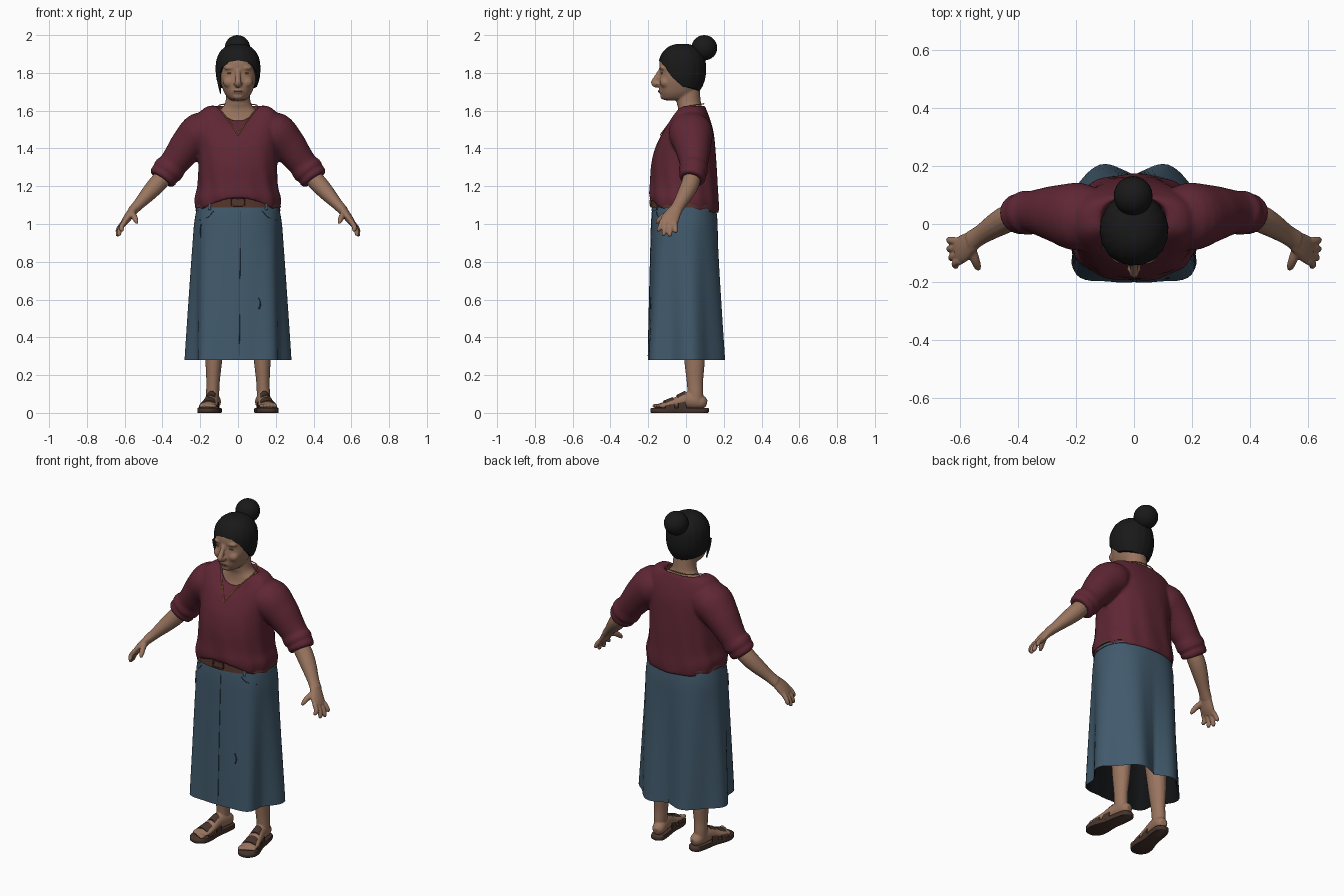
import bpy, bmesh, math
from mathutils import Vector, Matrix

if "Cube" in bpy.data.objects:
    bpy.data.objects.remove(bpy.data.objects["Cube"])

def material(name, r, g, b):
    m = bpy.data.materials.new(name)
    m.diffuse_color = tuple((c / 255) ** 2.2 for c in (r, g, b)) + (1,)
    m.use_nodes = True
    m.node_tree.nodes["Principled BSDF"].inputs["Base Color"].default_value = m.diffuse_color
    return m

SKIN = material("skin", 152, 116, 95)
LIPS = material("dusky_skin", 130, 94, 79)
HAIR = material("black_hair", 31, 31, 32)
WINE = material("wine_cloth", 95, 43, 55)
DENIM = material("denim", 67, 90, 107)
SEAM = material("seam_denim", 48, 62, 74)
LINING = material("dark_lining", 24, 25, 27)
BELT = material("belt_leather", 82, 54, 46)
SOLE = material("sandal_leather", 72, 55, 48)
GOLD = material("gold", 165, 122, 66)

def finish(name, me, mat):
    if not me.materials:
        me.materials.append(mat)
    for p in me.polygons:
        p.use_smooth = True
    me.set_sharp_from_angle(angle=math.radians(55))
    ob = bpy.data.objects.new(name, me)
    bpy.context.collection.objects.link(ob)
    return ob

def from_bm(name, bm, mat, fix=True):
    if fix:
        bmesh.ops.recalc_face_normals(bm, faces=bm.faces)
    me = bpy.data.meshes.new(name)
    bm.to_mesh(me)
    bm.free()
    return finish(name, me, mat)

def loft(name, rings, mat, cap=True, fix=True):
    bm = bmesh.new()
    vs = [[bm.verts.new(p) for p in r] for r in rings]
    n = len(rings[0])
    for a, b in zip(vs, vs[1:]):
        for j in range(n):
            bm.faces.new((a[j], a[(j + 1) % n], b[(j + 1) % n], b[j]))
    if cap:
        bm.faces.new(vs[0][::-1])
        bm.faces.new(vs[-1])
    return from_bm(name, bm, mat, fix)

def fuse(name, obs, mat, voxel, smoothing):
    """Blend overlapping closed parts into one soft skin."""
    bm = bmesh.new()
    for o in obs:
        bm.from_mesh(o.data)
        bpy.data.objects.remove(o)
    bmesh.ops.triangulate(bm, faces=[f for f in bm.faces if len(f.verts) > 4])
    ob = from_bm(name + "_parts", bm, mat, False)
    m = ob.modifiers.new("blend", "REMESH")
    m.mode, m.voxel_size = "VOXEL", voxel
    m = ob.modifiers.new("soften", "SMOOTH")
    m.factor, m.iterations = .5, smoothing
    me = bpy.data.meshes.new_from_object(ob.evaluated_get(bpy.context.evaluated_depsgraph_get()))
    bpy.data.objects.remove(ob)
    return finish(name, me, mat)

def smooth(rows, n=4):
    """Catmull-Rom resampling of rows of numbers."""
    out = []
    for i in range(len(rows) - 1):
        p = [rows[max(0, min(len(rows) - 1, i + k))] for k in (-1, 0, 1, 2)]
        for t in (s / n for s in range(n)):
            out.append(tuple(b + .5 * t * (c - a + t * (2*a - 5*b + 4*c - d + t * (3*(b - c) + d - a)))
                             for a, b, c, d in zip(*p)))
    return out + [tuple(rows[-1])]

def oval(th, n=2.0):
    c, s = math.cos(th), math.sin(th)
    return math.copysign(abs(c) ** (2 / n), c), math.copysign(abs(s) ** (2 / n), s)

def angles(n):
    return [2 * math.pi * j / n for j in range(n)]

def tube(name, rows, mat, ref=(0, 1, 0), n=16, steps=4):
    """Rows of x, y, z, radius across, radius along ref."""
    rows, rings = smooth(rows, steps), []
    for i, r in enumerate(rows):
        t = (Vector(rows[min(i + 1, len(rows) - 1)][:3]) - Vector(rows[max(i - 1, 0)][:3])).normalized()
        b = (Vector(ref) - t * Vector(ref).dot(t)).normalized()
        a = t.cross(b)
        rings.append([Vector(r[:3]) + a * r[3] * math.cos(q) + b * r[4] * math.sin(q) for q in angles(n)])
    return loft(name, rings, mat)

def blob(name, loc, size, mat):
    bm = bmesh.new()
    bmesh.ops.create_uvsphere(bm, u_segments=24, v_segments=14, radius=1,
                              matrix=Matrix.Translation(loc) @ Matrix.Diagonal((*size, 1)))
    return from_bm(name, bm, mat)

def body(name, rows, mat, p=2.0):
    """Rows of z, half width, front y, back y."""
    return loft(name, [[Vector((hx * oval(q, p)[0], (yf + yb) / 2 + (yb - yf) / 2 * oval(q, p)[1], z))
                        for q in angles(40)] for z, hx, yf, yb in smooth(rows)], mat)

# Head, neck and upper chest
face = [body("skull", [(1.655, .03, -.112, -.03), (1.665, .05, -.126, .02), (1.69, .07, -.136, .05),
                       (1.72, .083, -.141, .068), (1.76, .095, -.143, .08), (1.80, .1, -.138, .088),
                       (1.84, .1, -.142, .09), (1.88, .092, -.132, .085), (1.92, .06, -.09, .06)], SKIN, 2.15),
        body("neck", [(1.46, .15, -.09, .1), (1.50, .145, -.074, .1), (1.55, .135, -.05, .095), (1.585, .118, -.042, .09),
                      (1.615, .084, -.042, .087), (1.65, .066, -.05, .078), (1.75, .06, -.05, .07)], SKIN),
        tube("nose", [(0, -.136, 1.815, .01, .012), (0, -.149, 1.79, .012, .013), (0, -.163, 1.762, .016, .015),
                      (0, -.167, 1.746, .019, .017), (0, -.148, 1.73, .014, .012)], SKIN, ref=(1, 0, 0)),
        blob("chin", (0, -.116, 1.676), (.03, .021, .018), SKIN),
        blob("mouth", (0, -.135, 1.703), (.028, .012, .013), SKIN)]
for s in (-1, 1):
    face += [blob("cheek", (s * .045, -.109, 1.75), (.034, .03, .03), SKIN),
             blob("nostril", (s * .014, -.153, 1.742), (.011, .013, .01), SKIN),
             blob("brow_ridge", (s * .04, -.119, 1.826), (.034, .021, .012), SKIN)]
fuse("head", face, SKIN, .006, 4)
blob("lips", (0, -.1415, 1.703), (.024, .007, .005), LIPS)
for s, side in ((-1, "right"), (1, "left")):
    blob("eye_" + side, (s * .04, -.127, 1.798), (.017, .006, .005), LIPS)

# Hair cap with a hairline that drops towards the back, and a bun
LINE = [(0, 1.866), (25, 1.858), (45, 1.83), (65, 1.775), (90, 1.728), (180, 1.70)]
def hair_point(th, t, shrink=1):
    d = math.degrees(math.acos(max(-1, min(1, -math.sin(th)))))
    (a, za), (b, zb) = next(p for p in zip(LINE, LINE[1:]) if d <= p[1][0] + .01)
    z0 = za + (zb - za) * (d - a) / (b - a)
    z = z0 + (1.953 - z0) * math.sin(t * math.pi / 2)
    r = max(0, 1 - (abs(z - 1.825) / (.13 if z > 1.825 else .16)) ** 2.3) ** (1 / 2.3)
    r *= shrink * (1 + .008 * math.sin(18 * th))
    return Vector((.118 * r * math.cos(th), -.02 + .126 * r * math.sin(th), z))

loft("hair", [[hair_point(q, 0, .8) for q in angles(72)]] +
     [[hair_point(q, i / 14) for q in angles(72)] for i in range(15)], HAIR)
blob("hair_bun", (-.003, .097, 1.933), (.067, .068, .067), HAIR)
tube("loose_strand", [(-.102, -.075, 1.80, .012, .018), (-.1, -.072, 1.75, .009, .011),
                      (-.092, -.065, 1.69, .003, .004)], HAIR)

# Blouse body: half width, front y, back y, then z at front, side and back
BLOUSE = [(.16, -.13, .11, 1.2, 1.15, 1.15), (.2, -.17, .148, 1.143, 1.075, 1.075), (.217, -.191, .168, 1.138, 1.068, 1.056),
          (.228, -.195, .172, 1.165, 1.13, 1.10), (.213, -.19, .168, 1.22, 1.2, 1.18),
          (.208, -.184, .163, 1.31, 1.31, 1.30), (.21, -.167, .156, 1.39, 1.40, 1.40),
          (.215, -.142, .147, 1.45, 1.49, 1.48), (.21, -.112, .132, 1.5, 1.575, 1.54),
          (.172, -.082, .114, 1.532, 1.618, 1.59), (.122, -.058, .098, 1.548, 1.626, 1.626),
          (.109, -.046, .088, 1.535, 1.605, 1.61), (.09, -.03, .075, 1.5, 1.5, 1.5)]
rings = []
for hx, yf, yb, zf, zs, zb in smooth(BLOUSE):
    rings.append([])
    for q in angles(72):
        c, s = oval(q, 2.35)
        k = 1 + .016 * math.sin(11 * q + 9 * zs) * max(0, min(1, (1.45 - zs) * 4))
        z = zs + ((zf if s < 0 else zb) - zs) * abs(math.sin(q)) ** 3
        rings[-1].append(Vector((hx * c * k, (yf + yb) / 2 + (yb - yf) / 2 * s * k, z)))
cloth = [loft("torso", rings, WINE)]
SLEEVE = [(.1, .02, 1.52, .07, .09), (.19, .025, 1.485, .11, .117), (.262, .035, 1.42, .096, .1), (.31, .04, 1.36, .083, .085),
          (.345, .042, 1.315, .076, .074), (.356, .04, 1.298, .08, .075), (.374, .038, 1.28, .083, .077),
          (.382, .036, 1.268, .072, .068), (.394, .034, 1.253, .078, .072), (.406, .03, 1.236, .07, .064)]
for s in (-1, 1):
    cloth.append(tube("sleeve", [(s * r[0], *r[1:]) for r in SLEEVE], WINE, n=32))
fuse("blouse", cloth, WINE, .0085, 4)

# Necklace: a ring behind the neck and a long drop in front
tube("necklace", [(x, y, z, .003, .003) for x, y, z in
                  ((0, -.137, 1.47), (-.03, -.1, 1.52), (-.07, -.056, 1.575), (-.104, .01, 1.622), (-.06, .085, 1.635),
                   (.06, .085, 1.635), (.104, .01, 1.622), (.07, -.056, 1.575), (.03, -.1, 1.52), (0, -.137, 1.47))],
     GOLD, ref=(.2, .3, 1), n=8)

# Arms and hands
for s, side in ((-1, "right"), (1, "left")):
    def limb(rows, **kw):
        return tube("limb", [(s * r[0], *r[1:]) for r in rows], SKIN, **kw)
    arm = [limb([(.36, .04, 1.29, .045, .045), (.42, .025, 1.22, .048, .048), (.47, .0, 1.165, .042, .044),
                 (.525, -.035, 1.105, .03, .035), (.56, -.058, 1.068, .026, .036)]),
           limb([(.54, -.045, 1.09, .024, .031), (.565, -.065, 1.06, .023, .04), (.59, -.085, 1.025, .021, .048),
                 (.61, -.096, .998, .015, .046)]),
           limb([(.565, -.075, 1.06, .018, .018), (.55, -.118, 1.04, .016, .016), (.54, -.145, 1.018, .013, .013),
                 (.535, -.157, 1.003, .006, .006)], ref=(1, 0, 0))]
    for ky, tx, ty, tz in ((-.06, .64, -.055, .953), (-.082, .639, -.086, .934), (-.106, .632, -.118, .937), (-.126, .617, -.145, .96)):
        arm.append(limb([(.598, ky, 1.015, .014, .014), ((.615 + tx) / 2, (ky + ty) / 2, (1.0 + tz) / 2 + .006, .013, .013),
                         (tx - .002, ty, tz + .008, .011, .011), (tx, ty, tz, .005, .005)]))
    fuse("arm_" + side, arm, SKIN, .0045, 2)

# Skirt: waist oval blending down into a hem of deep folds (degrees from the side, radius)
HEM = smooth([(-90, .2), (-65, .218), (-42, .265), (-20, .232), (6, .286), (30, .24), (60, .236), (78, .192), (90, .168)], 6)
WAIST = [(.28, .232, -.186, .17), (1.0, .228, -.182, .167), (1.06, .222, -.18, .163), (1.14, .207, -.17, .148)]
def skirt_point(th, z, out=0.0):
    a, b = next(p for p in zip(WAIST, WAIST[1:]) if z <= p[1][0] + 1e-6)
    _, hx, yf, yb = [u + (v - u) * (z - a[0]) / (b[0] - a[0]) for u, v in zip(a, b)]
    c, s = oval(th, 2.35)
    top = Vector((hx * c, (yf + yb) / 2 + (yb - yf) / 2 * s, z))
    d = math.degrees(math.asin(max(-1, min(1, math.sin(th)))))
    p, q = next(h for h in zip(HEM, HEM[1:]) if d <= h[1][0] + .01)
    r = p[1] + (q[1] - p[1]) * (d - p[0]) / (q[0] - p[0])
    pt = top.lerp(Vector((r * math.cos(th), r * math.sin(th), z)), max(0, min(1, (1.08 - z) / .8)))
    return pt + Vector((out * math.cos(th), out * math.sin(th), 0))

levels = [.28 + .86 * i / 24 for i in range(25)]
loft("skirt", [[skirt_point(q, z) for q in angles(96)] for z in levels], DENIM, cap=False, fix=False)
loft("skirt_lining", [[skirt_point(q, z, -.008 if i else 0) for q in angles(96)]
                      for i, z in enumerate(levels)][::-1], LINING, cap=False, fix=False)

def band(name, z0, z1, out, mat):
    loft(name, [[skirt_point(q, z, o) for q in angles(72)] for z, o in
                ((z0, -.004), (z0, out), (z1, out), (z1, -.004))], mat, cap=False)

def stitch(name, pts, mat=SEAM, r=.002):
    tube(name, [(*skirt_point(math.radians(a), z, .0005), r, r) for a, z in pts], mat, ref=(.3, 1, .2), n=6, steps=3)

band("waistband", 1.07, 1.135, .004, DENIM)
band("belt", 1.088, 1.14, .011, BELT)
stitch("front_seam", [(-88, z / 100) for z in range(30, 108, 7)], r=.0015)
stitch("tear_upper", [(-145, 1.0), (-147, .97), (-145, .93)], r=.003)
stitch("tear_lower", [(-63, .61), (-60, .58), (-62, .55)], r=.004)
for s, side in ((-1, "right"), (1, "left")):
    stitch("pocket_" + side, [(-90 + s * 32, 1.07), (-90 + s * 42, 1.035), (-90 + s * 62, 1.02)])
    tube("belt_loop_" + side, [(*skirt_point(math.radians(-90 + s * 38), z, .01), .004, .008)
                               for z in (1.075, 1.105, 1.137)], DENIM, ref=(1, 0, 0), n=8)
for x, z, w, h in ((0, 1.134, .036, .003), (0, 1.096, .036, .003), (-.034, 1.115, .003, .02), (.034, 1.115, .003, .02)):
    blob("buckle_bar", (x, -.188, z), (w, .005, h), BELT)

# Legs, feet and sandals
for s, side in ((-1, "right"), (1, "left")):
    turn = Matrix.Translation((s * .138, 0, 0)) @ Matrix.Rotation(s * math.radians(9), 4, "Z")
    foot = [tube("foot", [(0, .11, .05, .02, .018), (0, .09, .055, .034, .034), (0, .05, .064, .044, .037),
                          (0, 0, .066, .043, .037), (0, -.05, .054, .031, .042), (0, -.1, .044, .02, .049),
                          (0, -.14, .038, .012, .046)], SKIN, ref=(1, 0, 0))]
    for i in range(5):
        foot.append(blob("toe", (s * (-.036 + .0185 * i), -.153 + .006 * i, .037), (.013 if i == 0 else .01, .022, .012), SKIN))
    # sole outline from heel to toe, mirrored across its length
    half = smooth([(.006, .122), (.034, .105), (.042, .05), (.043, -.03), (.056, -.1), (.054, -.15), (.03, -.182), (.008, -.19)], 3)
    outline = half + [(-x, y) for x, y in reversed(half)]
    parts = [loft("sole_" + side, [[Vector((x * k, -.03 + (y + .03) * k, z)) for x, y in outline]
                                   for k, z in ((.97, 0), (1, .005), (1, .021), (.97, .026))], SOLE)]
    for name, y0, y1, w0, w1, h0, h1 in (("instep_strap_", -.005, -.048, .041, .046, .117, .096),
                                         ("toe_strap_", -.07, -.118, .051, .055, .084, .066)):
        parts.append(loft(name + side, [[Vector((w * k * math.cos(q), y, .015 + (h - .015) * k * max(0, math.sin(q))))
                                         for q in angles(32)] for y, w, h, k in
                                        ((y0, w0, h0, .9), (y0, w0, h0, 1), (y1, w1, h1, 1), (y1, w1, h1, .9))], SOLE, cap=False))
    for ob in foot + parts:
        ob.data.transform(turn)
    foot.append(tube("leg", [(s * .115, .03, .62, .07, .07), (s * .122, .04, .42, .056, .062), (s * .128, .045, .28, .045, .055),
                             (s * .132, .047, .17, .036, .044), (s * .134, .05, .11, .035, .042), (s * .135, .05, .06, .033, .04)], SKIN))
    fuse("leg_" + side, foot, SKIN, .005, 2)
